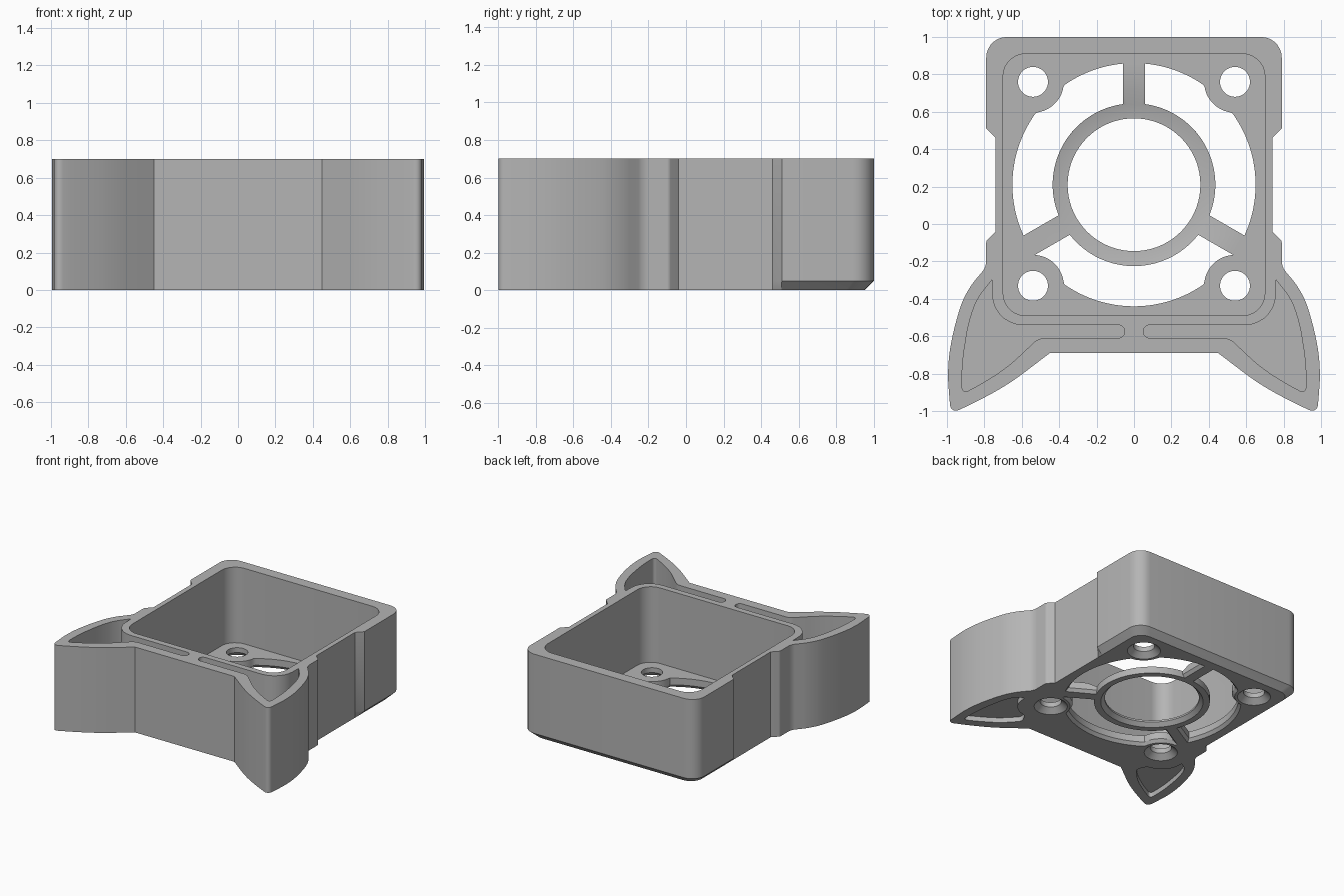
import bpy, bmesh
from math import sin, cos, asin, sqrt, radians, pi
from mathutils import Vector
from mathutils.geometry import interpolate_bezier

HEIGHT, FLOOR = 0.70, 0.08
CY = 0.21            # centre of the round opening
BOSS = 0.165         # solid radius kept around each screw hole
SCREWS = [(x, y) for x in (-0.54, 0.54) for y in (-0.33, 0.76)]

if "Cube" in bpy.data.objects:
    bpy.data.objects.remove(bpy.data.objects["Cube"])

grey = bpy.data.materials.new("plain grey")
grey.use_nodes = True
grey.diffuse_color = (0.46, 0.46, 0.46, 1)
grey.node_tree.nodes["Principled BSDF"].inputs["Base Color"].default_value = (0.46, 0.46, 0.46, 1)


def rounded(points):
    """Closed outline from (x, y, corner cut length)."""
    out = []
    for i, (x, y, d) in enumerate(points):
        p = Vector((x, y))
        if d == 0:
            out.append(p)
            continue
        a = p + (Vector(points[i - 1][:2]) - p).normalized() * d
        b = p + (Vector(points[(i + 1) % len(points)][:2]) - p).normalized() * d
        curve = interpolate_bezier(a, a.lerp(p, 0.55), b.lerp(p, 0.55), b, 8)
        out += [Vector(q[:2]) for q in curve]
    return out


def flip(points):
    return [(-p[0], *p[1:]) for p in reversed(points)]


def circle(x, y, r, n=72):
    return [(x + r * cos(2 * pi * i / n), y + r * sin(2 * pi * i / n)) for i in range(n)]


def loft(name, layers):
    """Solid through matching outlines given as (outline, z)."""
    bm = bmesh.new()
    rings = [[bm.verts.new((p[0], p[1], z)) for p in loop] for loop, z in layers]
    bm.faces.new(rings[0])
    bm.faces.new(rings[-1])
    for low, high in zip(rings, rings[1:]):
        for i in range(len(low)):
            bm.faces.new((low[i - 1], low[i], high[i], high[i - 1]))
    bmesh.ops.recalc_face_normals(bm, faces=bm.faces)
    mesh = bpy.data.meshes.new(name)
    bm.to_mesh(mesh)
    bm.free()
    mesh.materials.append(grey)
    ob = bpy.data.objects.new(name, mesh)
    bpy.context.collection.objects.link(ob)
    return ob


def prism(name, outline, z0, z1):
    return loft(name, [(outline, z0), (outline, z1)])


# Outer body: square housing with two flared front wings, chamfered at the back
half = [(0.79, 1, 0.11), (0.79, 0.51, 0), (0.74, 0.46, 0), (0.74, -0.04, 0),
        (0.79, -0.09, 0.01), (0.79, -0.23, 0.03), (0.90, -0.36, 0.08),
        (0.96, -0.54, 0.09), (1, -0.76, 0.1), (0.98, -1.015, 0.05),
        (0.82, -0.94, 0.08), (0.66, -0.85, 0.08), (0.45, -0.69, 0)]
outline = rounded(half + flip(half))
bottom = [(x * 0.937, y - 0.1 * (y - 0.5)) if y > 0.5 else (x, y) for x, y in outline]
body = loft("fan_housing", [(bottom, 0), (outline, 0.05), (outline, HEIGHT)])

cutters = []

# Main square pocket
side = [(0.70, 0.91, 0.12), (0.70, -0.49, 0.12)]
cutters.append(prism("main_pocket", rounded(side + flip(side)), FLOOR, 1))

# Wing pockets with their narrow front slots, and shallow recesses below
wing = [(0.76, -0.30, 0.0), (0.84, -0.40, 0.05), (0.885, -0.53, 0.06),
        (0.92, -0.75, 0.08), (0.92, -0.91, 0.04), (0.79, -0.84, 0.06),
        (0.67, -0.76, 0.06)]
slot = [(0.51, -0.61, 0.03), (0.05, -0.61, 0.034), (0.05, -0.54, 0.034),
        (0.755, -0.54, 0.16)]
recess = [(0.77, -0.36, 0.01)] + wing[1:] + [(0.56, -0.64, 0.03), (0.60, -0.56, 0.02),
                                          (0.755, -0.53, 0.12)]
for label, mirror in (("left", list), ("right", flip)):
    cutters.append(prism(label + "_wing_pocket", rounded(mirror(wing + slot)), FLOOR, 1))
    cutters.append(prism(label + "_wing_recess", rounded(mirror(recess)), -0.1, 0.04))

# Countersunk screw holes
for x, y in SCREWS:
    cutters.append(loft("screw_hole", [(circle(x, y, r, 40), z) for r, z in
                                       ((0.125, -0.01), (0.125, 0.0), (0.08, 0.04), (0.08, 0.3))]))

# Central opening with a dished ring around it
cutters.append(loft("centre_opening", [(circle(0, CY, r), z) for r, z in
                                       ((0.395, -0.01), (0.355, 0.03), (0.355, 0.045),
                                        (0.43, 0.053), (0.51, 0.081), (0.51, 0.3))]))


def vent_reach(angle):
    """Outer vent radius, held back by the screw bosses."""
    reach = 0.65
    ray = Vector((cos(angle), sin(angle)))
    for x, y in SCREWS:
        c = Vector((x, y - CY))
        along = c.dot(ray)
        gap = BOSS ** 2 - (c.length_squared - along ** 2)
        if along > 0 and gap > 0:
            reach = min(reach, along - sqrt(gap))
    return reach


def vent(start, grow, n=72):
    """Outline of one vent between two spokes."""
    points = []
    for radius, steps in ((0.65, range(n + 1)), (0.435, range(n, -1, -1))):
        trim = asin((0.06 - grow) / radius)
        for i in steps:
            a = start + trim + (radians(120) - 2 * trim) * i / n
            r = vent_reach(a) + grow if radius > 0.5 else radius
            points.append((r * cos(a), CY + r * sin(a)))
    return points


# Three vents, flared at the underside
for k in range(3):
    start = radians(90 + 120 * k)
    cutters.append(loft("vent", [(vent(start, g), z) for g, z in
                                 ((0.02, -0.01), (0.02, 0), (0, 0.025), (0, 0.3))]))

# Cut everything out and keep only the finished housing
for cutter in cutters:
    cutter.hide_render = True
    mod = body.modifiers.new(cutter.name, 'BOOLEAN')
    mod.operation, mod.solver, mod.object = 'DIFFERENCE', 'EXACT', cutter
bpy.context.view_layer.update()
finished = bpy.data.meshes.new_from_object(body.evaluated_get(bpy.context.evaluated_depsgraph_get()))
body.modifiers.clear()
body.data = finished
for cutter in cutters:
    bpy.data.objects.remove(cutter)

bpy.ops.object.select_all(action='DESELECT')
body.select_set(True)
bpy.context.view_layer.objects.active = body
bpy.ops.object.shade_smooth_by_angle(angle=radians(30))
